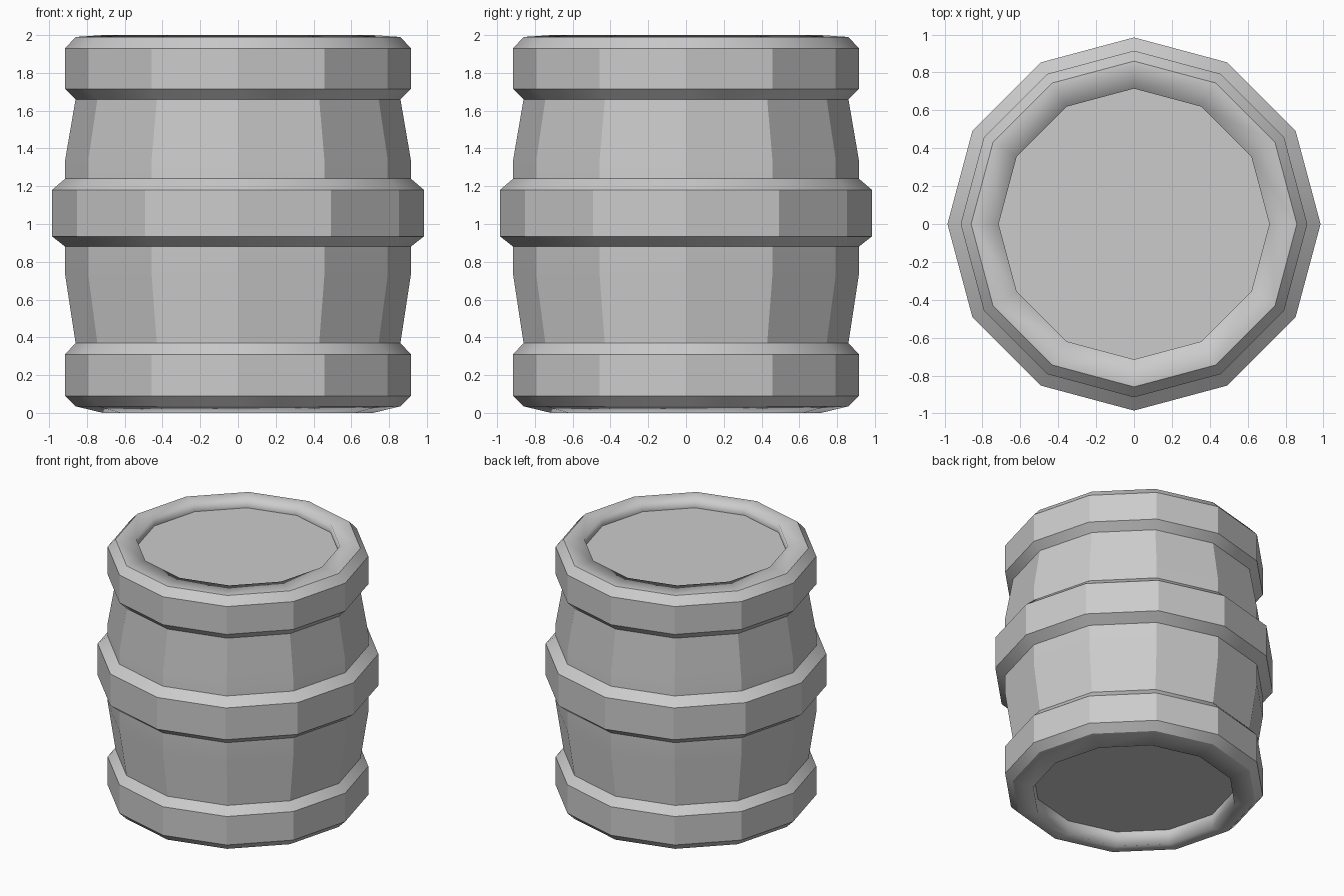
import bpy
import bmesh
from math import cos, sin, pi, radians

SIDES = 12

cube = bpy.data.objects.get("Cube")
if cube:
    bpy.data.objects.remove(cube, do_unlink=True)

grey = bpy.data.materials.new("plain grey")
grey.use_nodes = True
grey.diffuse_color = (0.6, 0.6, 0.6, 1)
grey.node_tree.nodes["Principled BSDF"].inputs["Base Color"].default_value = (0.6, 0.6, 0.6, 1)


def lathe(name, profile, capped=False, soft_radius=None):
    """Spin (radius, z) points, listed bottom to top, into a faceted shell."""
    bm = bmesh.new()
    rings = []
    for r, z in profile:
        rings.append([bm.verts.new((r * cos(2 * pi * i / SIDES), r * sin(2 * pi * i / SIDES), z))
                      for i in range(SIDES)])
    for low, high in zip(rings, rings[1:]):
        for i in range(SIDES):
            j = (i + 1) % SIDES
            bm.faces.new((low[i], low[j], high[j], high[i]))
    if capped:
        bm.faces.new(rings[0][::-1])
        bm.faces.new(rings[-1])
    bm.normal_update()
    for face in bm.faces:
        face.smooth = True
    # Crisp facets, with a softly shaded inner lip on the rims
    for edge in bm.edges:
        lip = soft_radius and all(abs(v.co.xy.length - soft_radius) < 0.001 for v in edge.verts)
        rim_edge = lip and not any(len(f.verts) == SIDES for f in edge.link_faces)
        edge.smooth = bool(rim_edge) or edge.calc_face_angle(pi) < radians(25)
    mesh = bpy.data.meshes.new(name)
    bm.to_mesh(mesh)
    bm.free()
    mesh.materials.append(grey)
    obj = bpy.data.objects.new(name, mesh)
    bpy.context.collection.objects.link(obj)
    return obj


# Bulging body with recessed lids at both ends
LID = 0.715
lathe("barrel_body", [
    (LID, 0.115), (LID, 0), (0.86, 0.035),
    (0.86, 0.37), (0.915, 0.73), (0.915, 1.34), (0.86, 1.66),
    (0.86, 1.99), (LID, 2.0), (LID, 1.935),
], capped=True, soft_radius=LID)

# Three bevelled hoops: inner radius, outer radius, bottom, top
for name, inner, outer, low, high in (
        ("bottom_hoop", 0.86, 0.915, 0.035, 0.37),
        ("middle_hoop", 0.915, 0.985, 0.88, 1.24),
        ("top_hoop", 0.86, 0.915, 1.66, 1.99)):
    lathe(name, [(inner, low), (outer, low + 0.055),
                 (outer, high - 0.06), (inner, high)])
